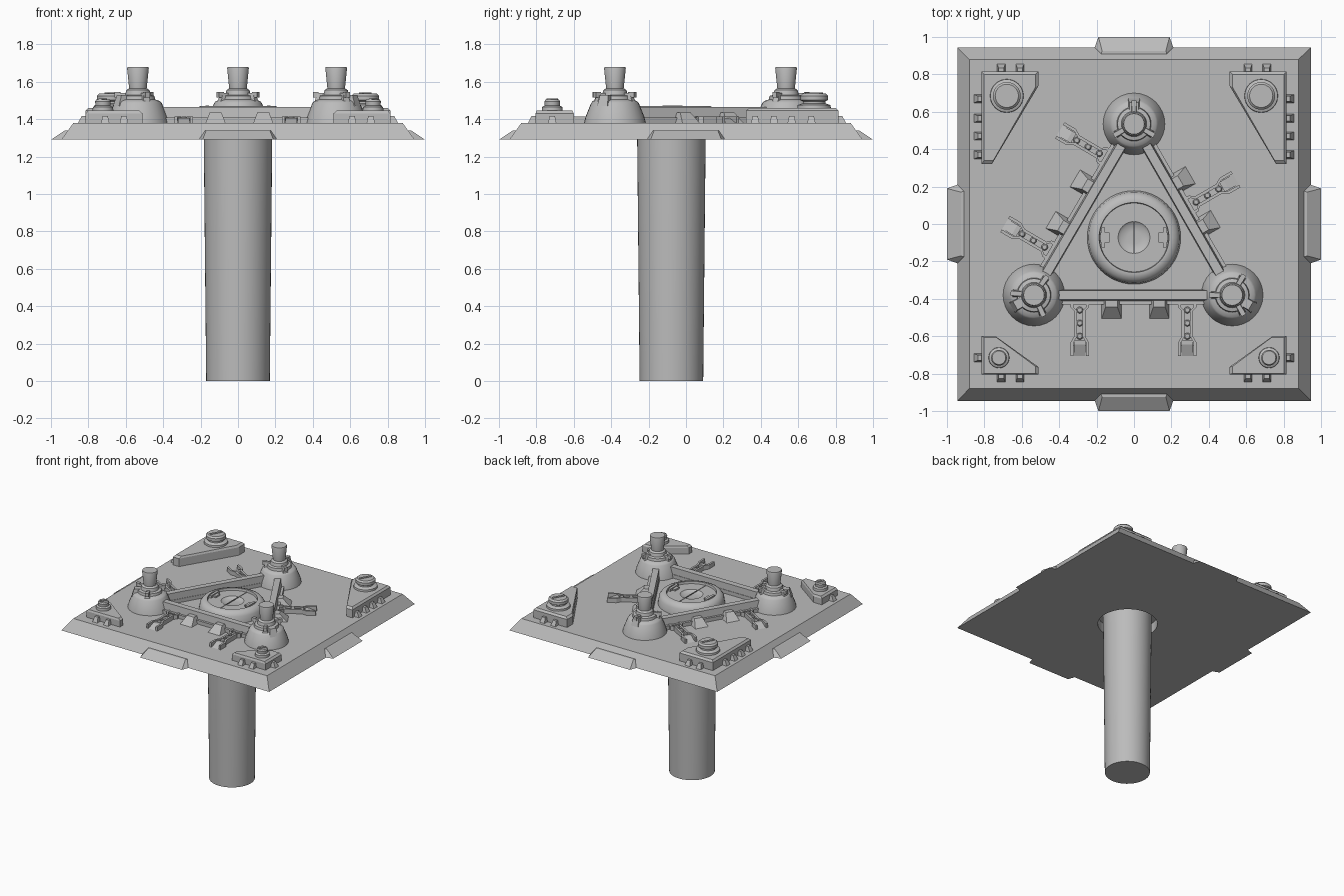
import bpy, bmesh, math
from mathutils import Matrix, Vector

if "Cube" in bpy.data.objects:
    bpy.data.objects.remove(bpy.data.objects["Cube"])

grey = bpy.data.materials.new("plain grey")
grey.use_nodes = True
COLOUR = (0.5, 0.5, 0.5, 1)
grey.diffuse_color = COLOUR
grey.node_tree.nodes["Principled BSDF"].inputs["Base Color"].default_value = COLOUR
DECK = 1.38


def finish(name, bm, matrix=Matrix(), smooth=False):
    bmesh.ops.remove_doubles(bm, verts=bm.verts, dist=1e-5)
    bmesh.ops.recalc_face_normals(bm, faces=bm.faces)
    mesh = bpy.data.meshes.new(name)
    bm.to_mesh(mesh)
    bm.free()
    mesh.materials.append(grey)
    ob = bpy.data.objects.new(name, mesh)
    bpy.context.collection.objects.link(ob)
    mesh.transform(matrix)
    if smooth:
        bpy.ops.object.select_all(action='DESELECT')
        ob.select_set(True)
        bpy.context.view_layer.objects.active = ob
        bpy.ops.object.shade_smooth_by_angle(angle=math.radians(35))
    return ob


def loft(name, rings, matrix=Matrix(), smooth=False):
    """Skin a stack of equal-length rings and cap both ends."""
    bm = bmesh.new()
    loops = [[bm.verts.new(p) for p in ring] for ring in rings]
    n = len(loops[0])
    for a, b in zip(loops, loops[1:]):
        for i in range(n):
            j = (i + 1) % n
            bm.faces.new((a[i], a[j], b[j], b[i]))
    bm.faces.new(loops[0][::-1])
    bm.faces.new(loops[-1])
    return finish(name, bm, matrix, smooth)


def turned(name, profile, x, y, sides=32, smooth=True):
    rings = [[(x + r * math.cos(math.tau * i / sides), y + r * math.sin(math.tau * i / sides), z)
              for i in range(sides)] for r, z in profile]
    return loft(name, rings, smooth=smooth)


def slab(name, outline, z0, z1, matrix=Matrix()):
    return loft(name, [[(x, y, z) for x, y in outline] for z in (z0, z1)], matrix)


def rect(x0, x1, y0, y1):
    return [(x0, y0), (x1, y0), (x1, y1), (x0, y1)]


def frustum(name, low, z0, high, z1, matrix=Matrix()):
    return loft(name, [[(x, y, z0) for x, y in rect(*low)],
                       [(x, y, z1) for x, y in rect(*high)]], matrix)


def frame(x, y, angle):
    return Matrix.Translation((x, y, 0)) @ Matrix.Rotation(angle, 4, 'Z')


# Platform with a round opening underneath for the column
platform = frustum("platform", (-.945, .945, -.945, .945), 1.29, (-.88, .88, -.88, .88), DECK)
cutter = turned("opening_cutter", [(.225, 1.2), (.225, 1.37)], 0, -.075)
cutter.hide_render = True
cutter.hide_viewport = True
cut = platform.modifiers.new("opening", 'BOOLEAN')
cut.object = cutter
cut.operation = 'DIFFERENCE'

turned("column", [(.17, 0), (.183, 1.29), (.183, 1.375)], 0, -.078, 48)

# Edge tabs, local -y pointing outward
for k, side in enumerate(("front", "left", "back", "right")):
    low = [(-.21, -.945), (-.19, -1), (.19, -1), (.21, -.945), (.21, -.88), (-.21, -.88)]
    high = [(-.175, -.915), (-.17, -.925), (.17, -.925), (.175, -.915), (.175, -.88), (-.175, -.88)]
    loft(side + "_tab", [[(x, y, 1.29) for x, y in low], [(x, y, 1.34) for x, y in high]],
         Matrix.Rotation(k * math.pi / 2, 4, 'Z'))

# Central hub with split hatch and latches
turned("hub", [(.25, DECK), (.243, 1.435), (.225, 1.46), (.2, 1.47), (.187, 1.47), (.184, 1.452),
               (.085, 1.452), (.07, 1.44), (.035, 1.437)], 0, -.072, 48)
slab("hatch_seam", rect(-.003, .003, -.255, .111), 1.45, 1.456)
for s in (-1, 1):
    slab("latch_plate", rect(s * .155 - .025, s * .155 + .025, -.1, -.045), 1.45, 1.465)
    slab("latch_bar", rect(s * .165 - .01, s * .165 + .01, -.125, -.02), 1.45, 1.472)

# Towers with clamps round the shoulder
towers = [(0, .535, 90), (-.535, -.38, 175), (.525, -.38, 60)]
for x, y, turn in towers:
    turned("tower", [(.165, DECK), (.158, 1.41), (.128, 1.485), (.118, 1.497), (.092, 1.505), (.088, 1.525),
                     (.068, 1.53), (.062, 1.555), (.047, 1.565), (.058, 1.672), (.055, 1.68)], x, y)
    for k in range(3):
        m = frame(x, y, math.radians(turn + 120 * k))
        frustum("clamp", (.06, .115, -.02, .02), 1.495, (.06, .1, -.012, .012), 1.54, m)
        slab("clamp_head", rect(.095, .125, -.013, .013), 1.515, 1.545, m)
    outward = math.atan2(y + .075, x)
    frustum("tower_box", (.07, .135, -.032, .032), 1.47, (.07, .115, -.025, .025), 1.53, frame(x, y, outward))

# Walls between towers; local x runs along the wall, local -y points outward
half_arm = [(.05, -.025), (.05, -.065), (.03, -.085), (.03, -.22), (.05, -.255), (.05, -.325)]
walls = [((-.535, -.38), (.525, -.38), (-.285, .29), (-.115, .14)),
         ((.525, -.38), (0, .535), (0,), (-.13, .14)),
         ((0, .535), (-.535, -.38), (-.3, .28), (-.12, .137))]
for a, b, arms, props in walls:
    a, b = Vector(a), Vector(b)
    mid, d = (a + b) / 2, b - a
    m = frame(mid.x, mid.y, math.atan2(d.y, d.x))
    h = d.length / 2 - .07
    frustum("wall", (-h, h, -.035, .028), DECK, (-h, h, -.024, .024), 1.465, m)
    slab("wall_foot", rect(-h, h, -.05, .03), DECK, 1.41, m)
    for t in props:
        frustum("buttress", (t - .053, t + .053, -.125, 0), DECK, (t - .032, t + .032, -.065, 0), 1.435, m)
    for t in arms:
        ma = m @ Matrix.Translation((t, 0, 0))
        floor = half_arm[:-1] + [(.05, -.27), (-.05, -.27)] + [(-x, y) for x, y in half_arm[-2::-1]]
        slab("arm_floor", floor, DECK, 1.395, ma)
        frustum("arm_ramp", (-.03, .03, -.325, -.24), DECK, (-.03, .03, -.265, -.24), 1.405, ma)
        for s in (-1, 1):
            rail = [(s * x, y) for x, y in half_arm] + [(s * (x - .016), y) for x, y in half_arm[::-1]]
            slab("arm_rail", rail, DECK, 1.415, ma)
        for y in (-.08, -.15, -.22):
            c = ma @ Vector((0, y, 0))
            turned("arm_bolt", [(.018, 1.39), (.018, 1.408), (.012, 1.414)], c.x, c.y, 12)


def corner_block(name, outline, top, s, studs_side, studs_end, end):
    """Bevel-topped block with studs along its outer edges; s mirrors it."""
    cx = sum(p[0] for p in outline) / len(outline)
    cy = sum(p[1] for p in outline) / len(outline)
    inset = [(cx + (x - cx) * .9, cy + (y - cy) * .93) for x, y in outline]
    loft(name, [[(s * x, y, DECK) for x, y in outline], [(s * x, y, top - .015) for x, y in outline],
                [(s * x, y, top) for x, y in inset]])
    for y in studs_side:
        frustum("side_stud", (s * .79, s * .855, y - .022, y + .022), DECK,
                (s * .79, s * .835, y - .014, y + .014), 1.418)
    for x in studs_end:
        e = math.copysign(1, end)
        frustum("end_stud", (s * x - .022, s * x + .022, end - e * .03, end + e * .04), DECK,
                (s * x - .014, s * x + .014, end - e * .03, end + e * .02), 1.418)


back = [(.815, .815), (.51, .815), (.51, .74), (.76, .32), (.815, .32)]
front = [(.815, -.60), (.74, -.60), (.51, -.765), (.51, -.805), (.815, -.805)]
for s, side in ((-1, "right"), (1, "left")):
    corner_block(side + "_back_block", back, 1.46, s, (.37, .47, .565, .67), (.61, .71), .815)
    corner_block(side + "_front_block", front, 1.445, s, (-.715,), (.61, .71), -.805)
    # Round caps with a slot bar
    turned("back_cap", [(.09, 1.455), (.088, 1.475), (.06, 1.485), (.06, 1.495), (.074, 1.502),
                        (.074, 1.525), (.062, 1.537)], s * .68, .685)
    turned("front_cap", [(.056, 1.44), (.054, 1.465), (.04, 1.472), (.042, 1.495), (.036, 1.505)], s * .722, -.715)
    for x, y, z, r in ((.68, .685, 1.534, .05), (.722, -.715, 1.502, .03)):
        slab("slot_bar", rect(-r, r, -.009, .009), z, z + .008, frame(s * x, y, math.radians(60)))
